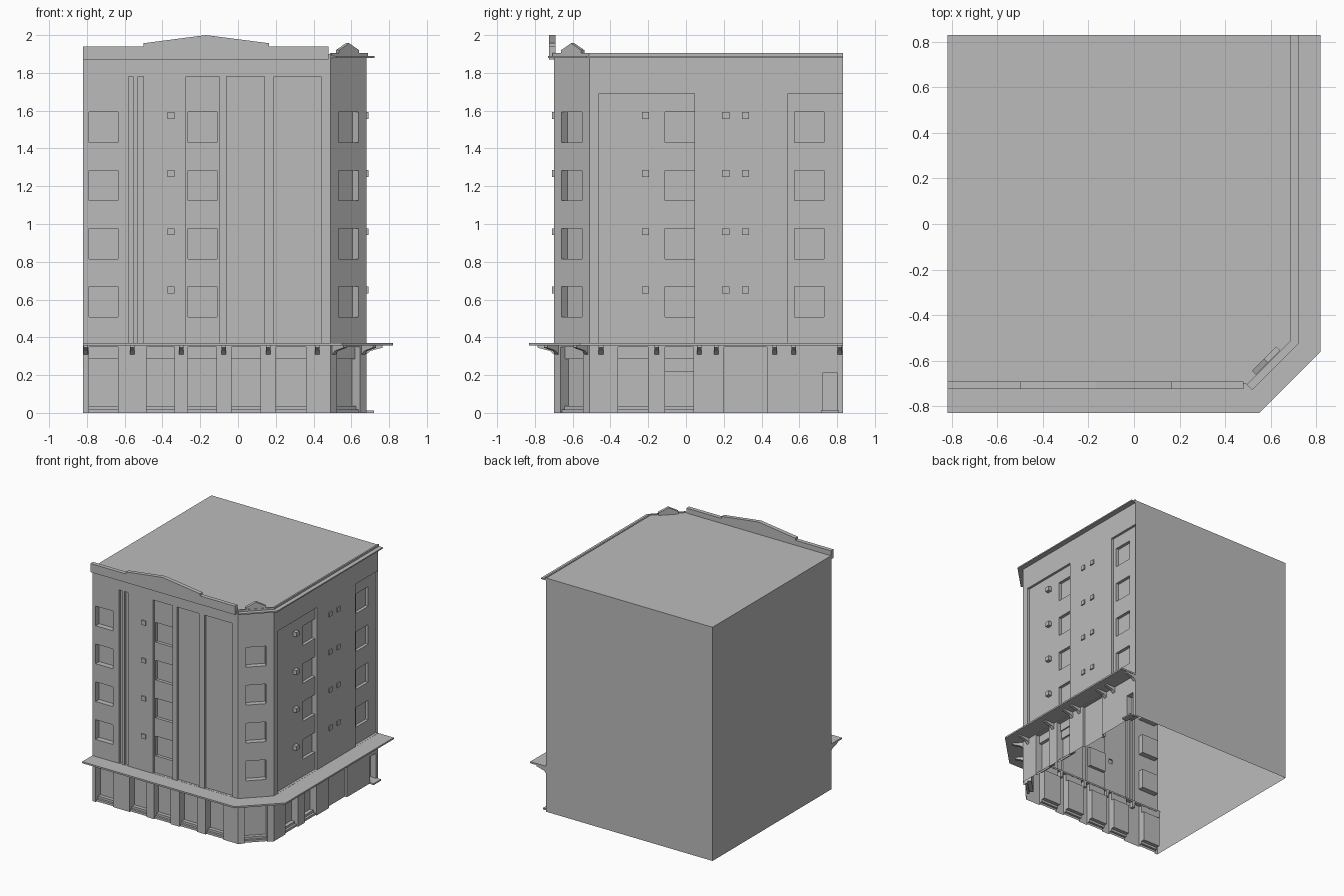
import bpy, bmesh, math
from mathutils import Vector

if "Cube" in bpy.data.objects:
    bpy.data.objects.remove(bpy.data.objects["Cube"])

mat = bpy.data.materials.new("plain grey")
mat.diffuse_color = (0.5, 0.5, 0.5, 1)
mat.use_nodes = True
mat.node_tree.nodes["Principled BSDF"].inputs["Base Color"].default_value = mat.diffuse_color
UP = Vector((0, 0, 1))
TOP = 1.9


def finish(name, bm):
    me = bpy.data.meshes.new(name)
    bm.to_mesh(me)
    bm.free()
    me.materials.append(mat)
    ob = bpy.data.objects.new(name, me)
    bpy.context.collection.objects.link(ob)
    return ob


def add_prism(bm, pts, off):
    """Closed prism: a flat outline swept by a vector."""
    a = [bm.verts.new(p) for p in pts]
    b = [bm.verts.new(Vector(p) + Vector(off)) for p in pts]
    n = len(a)
    faces = [bm.faces.new(a), bm.faces.new(b[::-1])]
    for i in range(n):
        j = (i + 1) % n
        faces.append(bm.faces.new((a[j], a[i], b[i], b[j])))
    bmesh.ops.recalc_face_normals(bm, faces=faces)


def prism(name, pts, off):
    bm = bmesh.new()
    add_prism(bm, pts, off)
    return finish(name, bm)


class Frame:
    """Wall plane: u runs along the wall, d goes inward."""
    def __init__(self, c, direction):
        self.c = Vector((*c, 0))
        self.dir = Vector((*direction, 0)).normalized()
        self.n = self.dir.cross(UP)

    def at(self, u, z, d=0):
        return self.c + self.dir * u + UP * z - self.n * d


def wall(name, fr, u0, u1, rects):
    """Sheet wall; each rect (ua, ub, za, zb, depth) is pushed in or out, later ones win."""
    us = sorted({round(v, 4) for r in rects for v in r[:2]} | {u0, u1})
    zs = sorted({round(v, 4) for r in rects for v in r[2:4]} | {0, TOP})

    def depth(i, k):
        if not (0 <= i < len(us) - 1 and 0 <= k < len(zs) - 1):
            return 0
        u, z, d = (us[i] + us[i + 1]) / 2, (zs[k] + zs[k + 1]) / 2, 0
        for a, b, c, e, dd in rects:
            if a < u < b and c < z < e:
                d = dd
        return d

    bm = bmesh.new()

    def quad(*p):
        bm.faces.new([bm.verts.new(fr.at(*q)) for q in p])

    for i in range(len(us)):
        for k in range(len(zs) - 1):
            z, w, d, l = zs[k], zs[k + 1], depth(i, k), depth(i - 1, k)
            u = us[i]
            if l != d:                      # upright reveal
                quad((u, z, l), (u, z, d), (u, w, d), (u, w, l))
            if i == len(us) - 1:
                continue
            v, b = us[i + 1], depth(i, k - 1)
            quad((u, z, d), (v, z, d), (v, w, d), (u, w, d))
            if k and b != d:                # level reveal
                quad((u, z, b), (v, z, b), (v, z, d), (u, z, d))
    bmesh.ops.remove_doubles(bm, verts=bm.verts, dist=1e-5)
    finish(name, bm)


PITCH = 0.308


def windows(a, b, depth=0.045):
    return [(a, b, 0.508 + PITCH * i, 0.668 + PITCH * i, depth) for i in range(4)]


def vents(c):
    return [(c - 0.019, c + 0.019, 0.633 + PITCH * i, 0.669 + PITCH * i, -0.01)
            for i in range(4)]


def shopfront(a, b):
    # lower step, upper step, glazing, transom
    return [(a, b, 0, 0.018, 0.012), (a, b, 0.018, 0.036, 0.03),
            (a, b, 0.036, 0.285, 0.06), (a, b, 0.285, 0.35, 0.035)]


front = Frame((0, -0.70), (1, 0))
corner = Frame((0.585, -0.605), (1, 1))
side = Frame((0.68, 0), (0, 1))
HALF = round(0.095 * math.sqrt(2), 4)

# Front wall: shallow bays, windows, vents, five shopfronts
rects = [(a, b, 0.37, 1.78, 0.02) for a, b in
         ((-0.58, -0.555), (-0.53, -0.50), (-0.275, -0.10), (-0.06, 0.14), (0.19, 0.44))]
rects += windows(-0.79, -0.635) + windows(-0.265, -0.11) + vents(-0.355)
for a, b in ((-0.79, -0.635), (-0.485, -0.335), (-0.265, -0.115), (-0.035, 0.12), (0.2, 0.36)):
    rects += shopfront(a, b)
wall("front_wall", front, -0.82, 0.49, rects)

# Cut-off corner wall
wall("corner_wall", corner, -HALF, HALF, windows(-0.076, 0.076) + shopfront(-0.085, 0.085))

# Right wall
rects = [(-0.46, 0.045, 0.37, 1.69, 0.02), (0.54, 0.83, 0.37, 1.69, 0.02),
         (0.2, 0.43, 0, 0.35, 0.02)]
rects += windows(-0.11, 0.045) + windows(0.575, 0.73)
for c in (-0.215, 0.21, 0.315):
    rects += vents(c)
rects += shopfront(-0.36, -0.2) + shopfront(-0.11, 0.04)
rects += [(-0.11, 0.04, 0.22, 0.285, 0.045), (0.725, 0.8, 0.012, 0.215, 0.05)]
wall("right_wall", side, -0.51, 0.83, rects)

# Plain party walls
wall("back_wall", Frame((0, 0.83), (-1, 0)), -0.68, 0.82, [])
wall("left_wall", Frame((-0.82, 0), (0, -1)), -0.83, 0.70, [])

# Flat roof
bm = bmesh.new()
bm.faces.new([bm.verts.new((x, y, TOP)) for x, y in
              ((-0.82, -0.70), (0.49, -0.70), (0.68, -0.51), (0.68, 0.83), (-0.82, 0.83))])
finish("roof", bm)

# Canopy slab above the shops
prism("canopy", [(x, y, 0.356) for x, y in
      ((-0.82, -0.83), (0.55, -0.83), (0.82, -0.56), (0.82, 0.83),
       (0.65, 0.83), (0.65, -0.50), (0.48, -0.67), (-0.82, -0.67))], (0, 0, 0.013))

# Brackets below the canopy
bm = bmesh.new()
profile = ((0.03, 0.31), (0, 0.31), (-0.02, 0.328), (-0.085, 0.345), (-0.085, 0.357), (0.03, 0.357))
for fr, places in ((front, (-0.805, -0.56, -0.3, -0.075, 0.16, 0.42)),
                   (corner, (-0.11, 0.11)),
                   (side, (-0.45, -0.155, 0.07, 0.16, 0.47, 0.57, 0.815))):
    for u in places:
        add_prism(bm, [fr.at(u - 0.012, z, d) for d, z in profile], fr.dir * 0.024)
finish("canopy_brackets", bm)

# Cornice along the corner and right side: wide slab and rim
for name, o, z, h in (("cornice_slab", 0.042, 1.88, 0.01), ("cornice_rim", 0.008, 1.89, 0.015)):
    k = o * 0.41
    prism(name, [(x, y, z) for x, y in
          ((0.49 + o * 0.7, -0.70 - o * 0.7), (0.68 + o, -0.51 - k), (0.68 + o, 0.83),
           (0.675, 0.83), (0.675, -0.508), (0.487, -0.696))], (0, 0, h))

# Stepped and peaked front parapet
prism("front_parapet", [(x, -0.725, z) for x, z in
      ((-0.82, 1.87), (0.48, 1.87), (0.48, 1.94), (0.165, 1.94), (0.165, 1.957),
       (-0.17, 2.0), (-0.5, 1.957), (-0.5, 1.94), (-0.82, 1.94))], (0, 0.033, 0))

# Small gable over the corner
prism("corner_gable", [corner.at(u, z, -0.005) for u, z in
      ((-0.075, 1.895), (0.075, 1.895), (0.075, 1.92), (0, 1.957), (-0.075, 1.92))],
      corner.n * -0.025)

# Doorstep on the right
prism("side_doorstep", [(0.67, 0.715, 0), (0.72, 0.715, 0), (0.72, 0.81, 0), (0.67, 0.81, 0)],
      (0, 0, 0.012))
